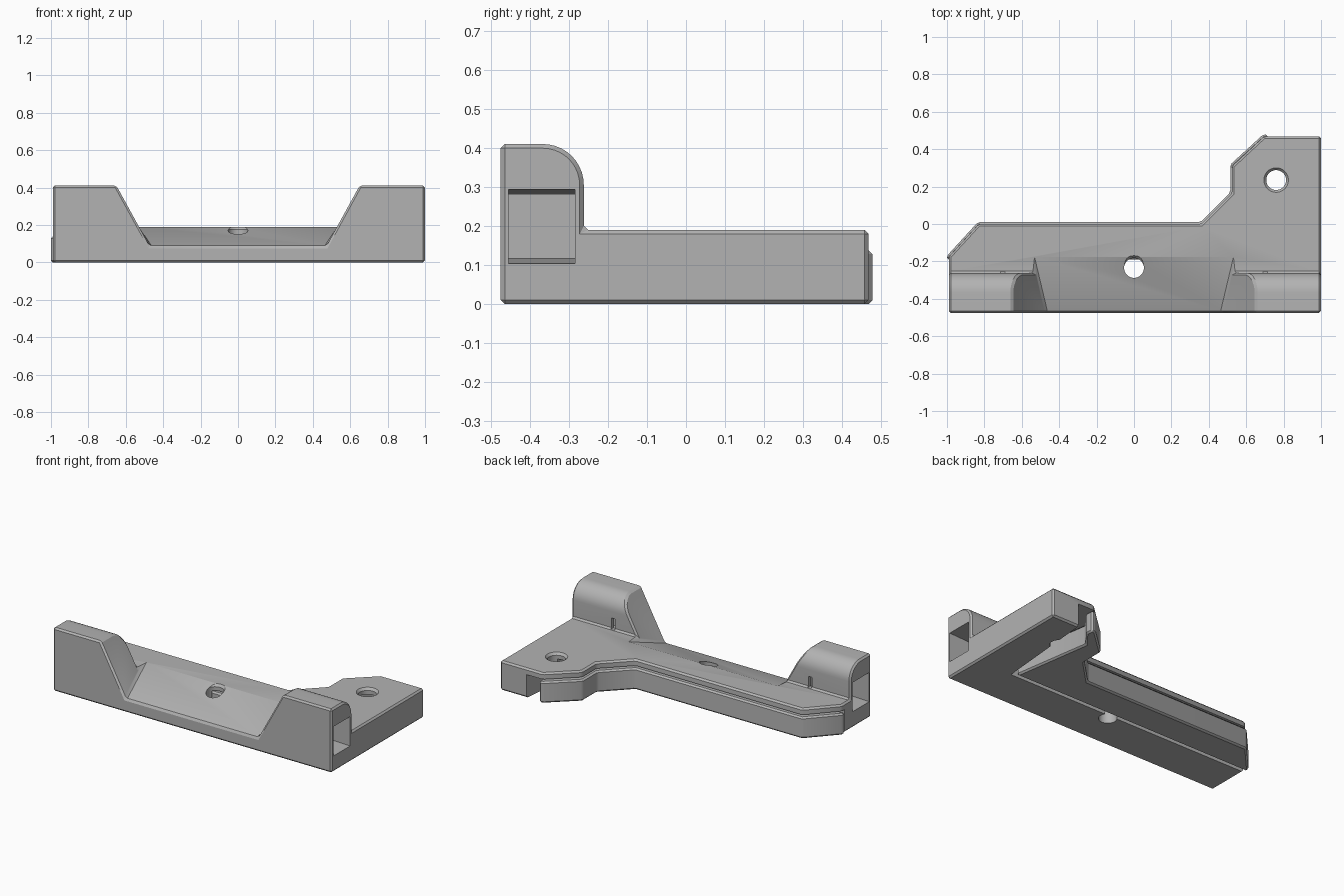
import bpy, bmesh, math
from mathutils import Vector

cube = bpy.data.objects.get("Cube")
if cube:
    bpy.data.objects.remove(cube, do_unlink=True)

grey = bpy.data.materials.new("plain_grey")
grey.use_nodes = True
grey.diffuse_color = (0.45, 0.45, 0.45, 1)
grey.node_tree.nodes["Principled BSDF"].inputs["Base Color"].default_value = (0.45, 0.45, 0.45, 1)


def finish(name, bm):
    bmesh.ops.recalc_face_normals(bm, faces=bm.faces)
    mesh = bpy.data.meshes.new(name)
    bm.to_mesh(mesh)
    bm.free()
    mesh.materials.append(grey)
    ob = bpy.data.objects.new(name, mesh)
    bpy.context.collection.objects.link(ob)
    return ob


def prism(name, pts, lo, hi, axis="z"):
    """Extrude a profile along z (points are x,y) or along x (points are y,z)."""
    bm = bmesh.new()
    place = (lambda p, d: (p[0], p[1], d)) if axis == "z" else (lambda p, d: (d, p[0], p[1]))
    face = bm.faces.new([bm.verts.new(place(p, lo)) for p in pts])
    new = bmesh.ops.extrude_face_region(bm, geom=[face])["geom"]
    shift = Vector((0, 0, hi - lo) if axis == "z" else (hi - lo, 0, 0))
    bmesh.ops.translate(bm, verts=[v for v in new if isinstance(v, bmesh.types.BMVert)], vec=shift)
    return finish(name, bm)


def hull(name, pts):
    bm = bmesh.new()
    for p in pts:
        bm.verts.new(p)
    bmesh.ops.convex_hull(bm, input=bm.verts)
    bmesh.ops.dissolve_limit(bm, angle_limit=0.01, verts=bm.verts, edges=bm.edges)
    return finish(name, bm)


def apply(ob, mod):
    bpy.context.view_layer.objects.active = ob
    bpy.ops.object.modifier_apply(modifier=mod.name)


def combine(ob, other, operation):
    mod = ob.modifiers.new("bool", "BOOLEAN")
    mod.operation, mod.object, mod.solver = operation, other, "EXACT"
    apply(ob, mod)
    bpy.data.objects.remove(other, do_unlink=True)


def chamfer(ob, width):
    bm = bmesh.new()
    bm.from_mesh(ob.data)
    bmesh.ops.remove_doubles(bm, verts=bm.verts, dist=0.0005)
    bmesh.ops.dissolve_limit(bm, angle_limit=0.02, verts=bm.verts, edges=bm.edges)
    bm.to_mesh(ob.data)
    bm.free()
    mod = ob.modifiers.new("bevel", "BEVEL")
    mod.width, mod.segments = width, 1
    mod.limit_method, mod.angle_limit = "ANGLE", math.radians(30)
    apply(ob, mod)


# Base plate
body = prism("body", [(-0.99, -0.475), (1, -0.475), (1, 0.468), (0.695, 0.468), (0.525, 0.31),
                      (0.525, 0.165), (0.36, 0), (-0.83, 0), (-0.99, -0.175)], 0, 0.19)

# Front wall with a rounded back edge, notched in the middle to leave two towers
back, top, radius = -0.262, 0.41, 0.105
arc = [(back - radius + radius * math.cos(a), top - radius + radius * math.sin(a))
       for a in (math.radians(90 * i / 10) for i in range(11))]
combine(body, prism("wall", [(-0.475, 0.05), (back, 0.05)] + arc + [(-0.475, top)], -0.99, 1, "x"), "UNION")


def flank(z):
    return 0.48 + (z - 0.1) * 0.17 / 0.31


notch = [(s * flank(z), y, z) for s in (-1, 1)
         for y, z in ((-0.5, 0.076), (-0.38, 0.19), (-0.2, 0.19), (-0.5, 0.5), (-0.2, 0.5))]
combine(body, hull("notch", notch), "DIFFERENCE")
chamfer(body, 0.011)

# Underside pocket, open to the back
combine(body, prism("pocket", [(-1.2, -0.205), (0.75, -0.205), (0.81, 0.47), (0.81, 0.7), (-1.2, 0.7)],
                    -0.1, 0.15), "DIFFERENCE")

# Screw holes, slightly countersunk
for x, y in ((0, -0.235), (0.76, 0.235)):
    for r1, r2, depth, z in ((0.053, 0.053, 0.6, 0.1), (0.053, 0.07, 0.02, 0.185)):
        bm = bmesh.new()
        bmesh.ops.create_cone(bm, cap_ends=True, segments=40, radius1=r1, radius2=r2, depth=depth)
        bmesh.ops.translate(bm, verts=bm.verts, vec=(x, y, z))
        combine(body, finish("drill", bm), "DIFFERENCE")

# Tapered side sockets in the towers, each with a slit through the back
for s in (-1, 1):
    socket = [(s * 1.05, y, z) for y in (-0.455, -0.285) for z in (0.102, 0.295)]
    socket += [(s * 0.68, y, z) for y in (-0.455, -0.285) for z in (0.116, 0.28)]
    combine(body, hull("socket", socket), "DIFFERENCE")
    slit = [(s * x, y, z) for x in (0.69, 0.715) for y in (-0.32, -0.2) for z in (0.192, 0.262)]
    combine(body, hull("slit", slit), "DIFFERENCE")

# Insert plate sitting in the pocket, its edge standing slightly proud of the back
insert = prism("insert_plate", [(-1, -0.19), (0.72, -0.19), (0.64, 0.33), (0.72, 0.43), (0.715, 0.478),
                                (0.69, 0.478), (0.515, 0.318), (0.515, 0.17), (0.355, 0.01),
                                (-0.835, 0.01), (-1, -0.17)], 0, 0.138)
chamfer(insert, 0.011)

for ob in (body, insert):
    bpy.ops.object.select_all(action="DESELECT")
    ob.select_set(True)
    bpy.context.view_layer.objects.active = ob
    bpy.ops.object.shade_smooth_by_angle(angle=math.radians(30))
